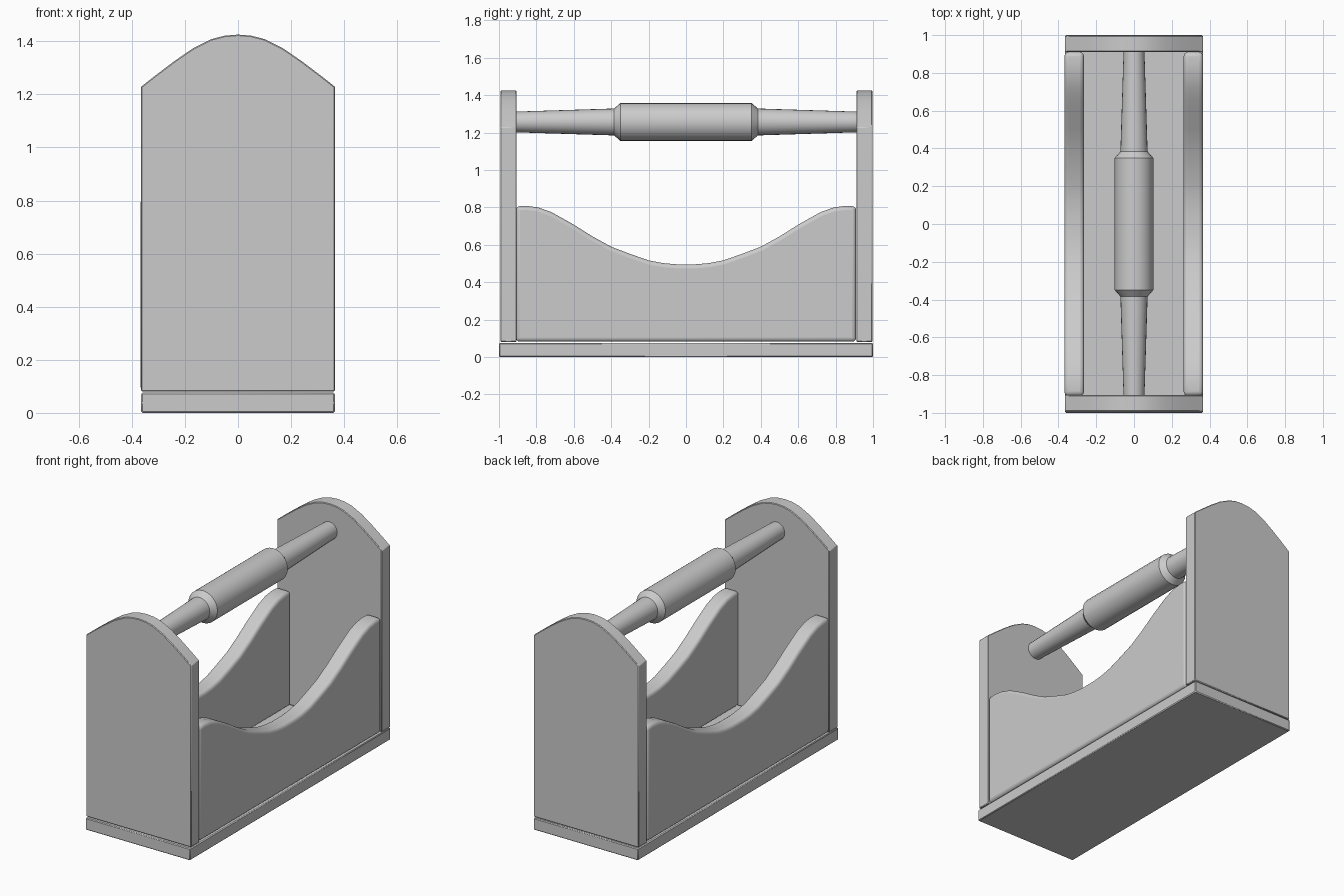
import bpy, bmesh
from math import sin, cos, tau

if "Cube" in bpy.data.objects:
    bpy.data.objects.remove(bpy.data.objects["Cube"])


def make(name, bm, angle=0.6, bevel=0.0, segments=1):
    bmesh.ops.recalc_face_normals(bm, faces=bm.faces)
    me = bpy.data.meshes.new(name)
    bm.to_mesh(me)
    bm.free()
    ob = bpy.data.objects.new(name, me)
    bpy.context.collection.objects.link(ob)
    if bevel:
        mod = ob.modifiers.new("soft_edges", 'BEVEL')
        mod.width, mod.segments = bevel, segments
        mod.limit_method, mod.angle_limit = 'ANGLE', 0.8
    bpy.ops.object.select_all(action='DESELECT')
    ob.select_set(True)
    bpy.context.view_layer.objects.active = ob
    bpy.ops.object.shade_smooth_by_angle(angle=angle)
    return ob


def board(name, outline, axis, lo, hi, bevel, segments=1, angle=0.6):
    """Extrude a 2D outline (horizontal, z) along x or y from lo to hi."""
    bm = bmesh.new()
    place = (lambda h, z, d: (d, h, z)) if axis == 'x' else (lambda h, z, d: (h, d, z))
    a, b = ([bm.verts.new(place(h, z, d)) for h, z in outline] for d in (lo, hi))
    bm.faces.new(a)
    bm.faces.new(b)
    n = len(outline)
    for i in range(n):
        j = (i + 1) % n
        bm.faces.new((a[i], a[j], b[j], b[i]))
    return make(name, bm, angle, bevel, segments)


def mirrored(half):
    """Complete a half outline running from the edge inward to 0."""
    return half + [(-h, z) for h, z in reversed(half) if h > 0]


# Base plank
board("base", [(-.365, 0), (.365, 0), (.365, .076), (-.365, .076)], 'y', -1, 1, .005)

# Arched end panels
arch = mirrored([(.366, .081), (.366, 1.228), (.31, 1.272), (.24, 1.325), (.17, 1.373),
                 (.10, 1.408), (.05, 1.421), (0, 1.425)])
board("front_panel", arch, 'y', -.992, -.906, .004, angle=.3)
board("back_panel", arch, 'y', .911, .997, .004, angle=.3)

# Scooped side panels with rounded edges
scoop = mirrored([(.91, .082), (.91, .806), (.85, .808), (.79, .80), (.72, .775), (.66, .742),
                  (.60, .708), (.50, .645), (.40, .59), (.30, .552), (.20, .517),
                  (.12, .502), (.05, .496), (0, .496)])
board("left_side", scoop, 'x', -.368, -.265, .022, 4)
board("right_side", scoop, 'x', .263, .366, .022, 4)

# Turned handle with a thicker grip
half = [(.92, .055), (.384, .072), (.35, .102)]
turning = [(-y, r) for y, r in half] + [(y, r) for y, r in reversed(half)]
bm = bmesh.new()
N = 24
rings = [[bm.verts.new((r * cos(tau * i / N), y, 1.257 + r * sin(tau * i / N)))
          for i in range(N)] for y, r in turning]
for p, q in zip(rings, rings[1:]):
    for i in range(N):
        j = (i + 1) % N
        bm.faces.new((p[i], p[j], q[j], q[i]))
bm.faces.new(rings[0])
bm.faces.new(rings[-1])
make("handle", bm)
